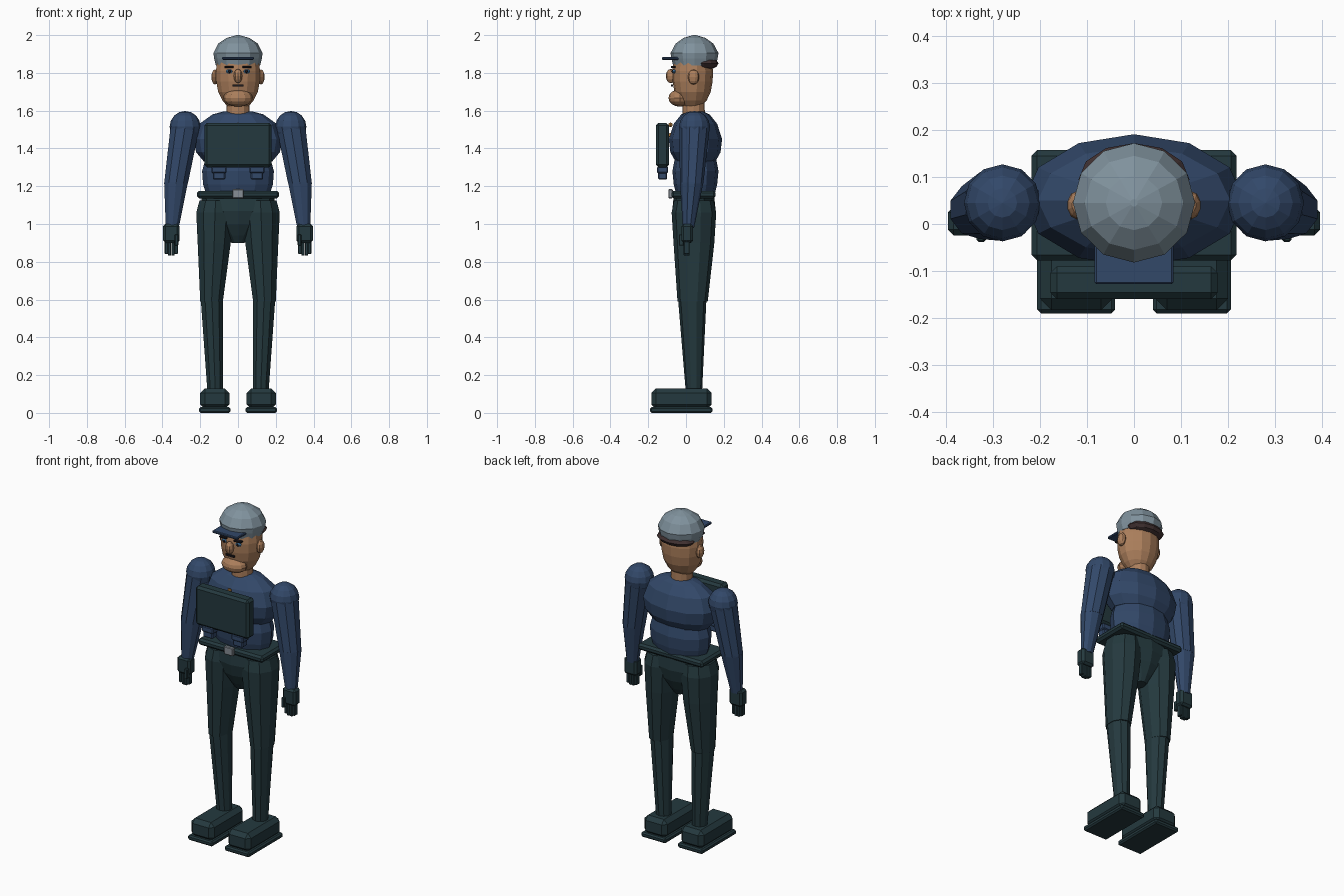
import bpy, bmesh, math
from mathutils import Matrix

if "Cube" in bpy.data.objects:
    bpy.data.objects.remove(bpy.data.objects["Cube"])


def material(name, r, g, b):
    m = bpy.data.materials.new(name)
    lin = [((c / 255 + 0.055) / 1.055) ** 2.4 for c in (r, g, b)]
    m.diffuse_color = (*lin, 1)
    m.use_nodes = True
    m.node_tree.nodes["Principled BSDF"].inputs["Base Color"].default_value = m.diffuse_color
    return m


NAVY = material("navy cloth", 50, 72, 105)
GREEN = material("dark green", 36, 57, 62)
SKIN = material("skin", 172, 127, 92)
GREY = material("cap grey", 128, 146, 157)
HAIR = material("dark brown hair", 66, 50, 50)
STEEL = material("buckle steel", 135, 142, 150)
BLUE = material("eye blue", 70, 125, 170)
BLACK = material("dark features", 30, 26, 30)
BRASS = material("button brass", 190, 130, 60)


def finish(bm, name, mat):
    bmesh.ops.recalc_face_normals(bm, faces=bm.faces)
    me = bpy.data.meshes.new(name)
    bm.to_mesh(me)
    bm.free()
    me.materials.append(mat)
    ob = bpy.data.objects.new(name, me)
    bpy.context.collection.objects.link(ob)
    return ob


def loft(name, rings, mat, n=10):
    """Stack of horizontal ellipses (x, y, z, rx, ry), capped at both ends."""
    bm = bmesh.new()
    loops = []
    for x, y, z, rx, ry in rings:
        loops.append([bm.verts.new((x + rx * math.sin(2 * math.pi * i / n),
                                    y + ry * math.cos(2 * math.pi * i / n), z)) for i in range(n)])
    for a, b in zip(loops, loops[1:]):
        for i in range(n):
            j = (i + 1) % n
            bm.faces.new((a[i], a[j], b[j], b[i]))
    bm.faces.new(loops[0])
    bm.faces.new(loops[-1])
    return finish(bm, name, mat)


def ball(name, centre, radii, mat, u=12, v=8):
    bm = bmesh.new()
    bmesh.ops.create_uvsphere(bm, u_segments=u, v_segments=v, radius=1)
    bm.transform(Matrix.Translation(centre) @ Matrix.Diagonal((*radii, 1)))
    return finish(bm, name, mat)


def box(name, x, y, z, mat, bevel=0.0):
    """Box from (low, high) limits on each axis, with chamfered edges."""
    bm = bmesh.new()
    bmesh.ops.create_cube(bm, size=1)
    mid = [(a + b) / 2 for a, b in (x, y, z)]
    dim = [b - a for a, b in (x, y, z)]
    bm.transform(Matrix.Translation(mid) @ Matrix.Diagonal((*dim, 1)))
    if bevel:
        bmesh.ops.bevel(bm, geom=bm.edges[:], offset=bevel, segments=1, affect='EDGES')
    return finish(bm, name, mat)


def span(c, half):
    return (c - half, c + half)


# Torso: chest overlapping the waist
Y = 0.05
loft("chest", [(0, Y, z, rx, ry) for z, rx, ry in (
    (1.33, .18, .105), (1.38, .222, .133), (1.45, .235, .141),
    (1.53, .205, .115), (1.58, .135, .075), (1.595, .08, .045))], NAVY, 12)
loft("waist", [(0, Y, z, rx, ry) for z, rx, ry in (
    (1.15, .165, .1), (1.21, .185, .115), (1.28, .19, .122), (1.37, .165, .105))], NAVY, 12)

# Chest pack with hanging pouches, and buttons behind it
box("chest_pack", (-.178, .178), (-.16, -.09), (1.3, 1.535), GREEN, .014)
for s in (-1, 1):
    box("pouch_flap", span(s * .1, .04), (-.153, -.095), (1.268, 1.305), NAVY, .006)
    box("pouch", span(s * .1, .033), (-.148, -.1), (1.235, 1.275), NAVY, .006)
for z in (1.525, 1.47):
    ball("button", (0, -.082, z), (.012, .012, .012), BRASS, 8, 5)

# Belt, buckle and pelvis
box("belt", (-.218, .218), (-.078, .157), (1.136, 1.176), GREEN, .012)
box("buckle", span(0, .03), (-.093, -.07), (1.136, 1.184), STEEL, .004)
loft("pelvis", [(0, .042, z, rx, ry) for z, rx, ry in (
    (.9, .035, .045), (.94, .065, .07), (1.0, .12, .1), (1.07, .185, .115), (1.14, .195, .108))], GREEN, 12)

for s in (-1, 1):
    # Leg and shoe
    loft("thigh", [(s * .14, .035, .59, .063, .08), (s * .126, .042, .9, .092, .108),
                   (s * .122, .042, 1.06, .104, .118), (s * .118, .042, 1.125, .09, .105)], GREEN)
    loft("shin", [(s * .12, .042, .11, .044, .043), (s * .138, .033, .6, .062, .075)], GREEN)
    box("shoe_sole", span(s * .123, .083), (-.19, .14), (0, .03), GREEN, .008)
    box("shoe_upper", span(s * .123, .077), (-.183, .135), (.02, .13), GREEN, .024)

    # Arm
    ball("shoulder", (s * .28, .045, 1.515), (.082, .082, .083), NAVY, 12, 8)
    loft("upper_arm", [(s * .328, .03, 1.215, .066, .062), (s * .28, .045, 1.515, .081, .081)], NAVY)
    loft("forearm", [(s * .348, .013, .98, .036, .03), (s * .328, .03, 1.22, .066, .062)], NAVY)

    # Gloved hand with fingers and thumb
    box("glove", span(s * .353, .043), (-.024, .037), (.9, 1.0), GREEN, .012)
    for k in range(4):
        box("finger", span(s * (.327 + k * .0175), .0085), (-.012, .018),
            (.832 + .008 * (k in (0, 3)), .91), GREEN, .003)
    box("thumb", span(s * .325, .01), (-.038, -.012), (.885, .945), GREEN, .004)

# Neck and head
loft("neck", [(0, .04, 1.56, .062, .06), (0, .04, 1.68, .06, .058)], SKIN, 12)
loft("head", [(0, .035, z, rx, ry) for z, rx, ry in (
    (1.625, .06, .05), (1.655, .085, .075), (1.7, .108, .096), (1.755, .118, .106),
    (1.81, .12, .108), (1.87, .112, .1), (1.91, .08, .07))], SKIN, 14)
ball("jaw", (0, -.033, 1.667), (.078, .06, .046), SKIN, 12, 8)
ball("nose", (0, -.08, 1.783), (.024, .027, .038), SKIN, 10, 6)
box("mouth", span(0, .028), (-.08, -.069), (1.729, 1.739), BLACK)
for s in (-1, 1):
    ball("ear", (s * .122, .04, 1.778), (.02, .03, .04), SKIN, 10, 6)
    ball("eye", (s * .045, -.06, 1.808), (.02, .013, .011), BLUE, 8, 6)
    ball("pupil", (s * .045, -.07, 1.808), (.008, .006, .008), BLACK, 8, 5)
    box("eyebrow", span(s * .048, .024), (-.079, -.055), (1.826, 1.837), BLACK, .002)

# Hair at the back, cap dome and visor
ball("back_hair", (0, .095, 1.85), (.118, .077, .036), HAIR, 12, 6)
loft("cap", [(0, .045, z, rx, ry) for z, rx, ry in (
    (1.84, .117, .113), (1.875, .126, .122), (1.905, .13, .127),
    (1.955, .105, .1), (1.985, .06, .058), (2.0, .008, .008))], GREY, 12)
box("visor", span(0, .084), (-.128, -.02), (1.869, 1.884), NAVY, .004)
